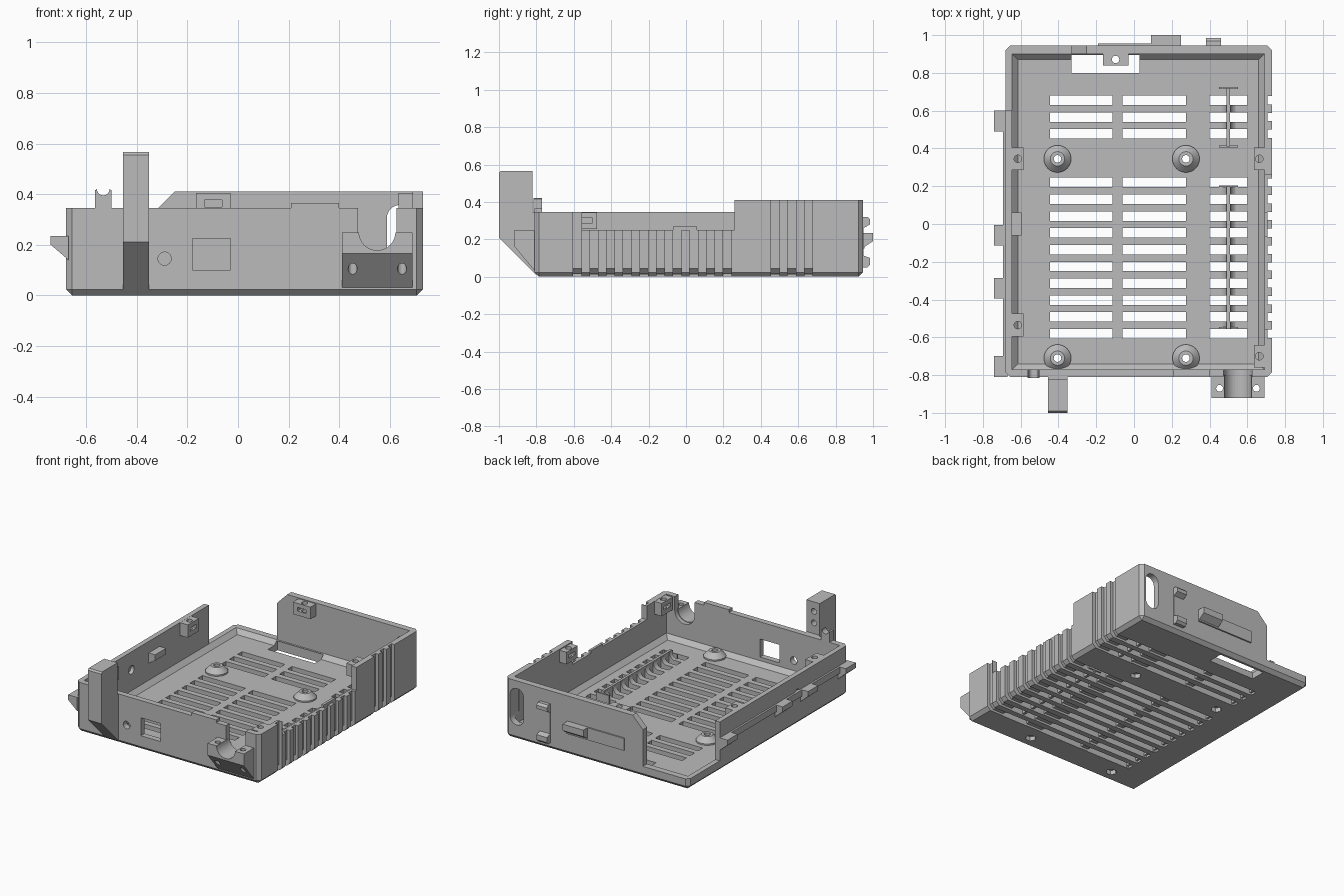
import bpy, bmesh, math

cube = bpy.data.objects.get("Cube")
if cube:
    bpy.data.objects.remove(cube, do_unlink=True)

grey = bpy.data.materials.new("plain_grey")
grey.use_nodes = True
grey.diffuse_color = (0.5, 0.5, 0.5, 1)
grey.node_tree.nodes["Principled BSDF"].inputs["Base Color"].default_value = (0.5, 0.5, 0.5, 1)


def prism(bm, pts, axis, a, b):
    """Extrude a 2D outline along an axis: x uses (y,z), y uses (x,z), z uses (x,y)."""
    def place(p, d):
        return {"x": (d, p[0], p[1]), "y": (p[0], d, p[1]), "z": (p[0], p[1], d)}[axis]
    lo = [bm.verts.new(place(p, a)) for p in pts]
    hi = [bm.verts.new(place(p, b)) for p in pts]
    n = len(pts)
    faces = [bm.faces.new(lo), bm.faces.new(hi)]
    faces += [bm.faces.new((lo[i], lo[(i + 1) % n], hi[(i + 1) % n], hi[i])) for i in range(n)]
    bmesh.ops.recalc_face_normals(bm, faces=faces)


def box(bm, x0, x1, y0, y1, z0, z1):
    prism(bm, [(x0, y0), (x1, y0), (x1, y1), (x0, y1)], "z", z0, z1)


def arc(cx, cy, r, a0=0, a1=360, n=24):
    return [(cx + r * math.cos(math.radians(a0 + (a1 - a0) * i / n)),
             cy + r * math.sin(math.radians(a0 + (a1 - a0) * i / n)))
            for i in range(n if a1 - a0 == 360 else n + 1)]


def make(name, bm):
    mesh = bpy.data.meshes.new(name)
    bm.to_mesh(mesh)
    bm.free()
    mesh.materials.append(grey)
    obj = bpy.data.objects.new(name, mesh)
    bpy.context.scene.collection.objects.link(obj)
    return obj


def carve(obj, *builders):
    """Subtract each group of cutter shapes in turn."""
    for build in builders:
        bm = bmesh.new()
        build(bm)
        tool = make("cutter", bm)
        tool.hide_render = True
        mod = obj.modifiers.new("cut", "BOOLEAN")
        mod.operation, mod.solver, mod.object = "DIFFERENCE", "EXACT", tool
        bpy.context.view_layer.objects.active = obj
        bpy.ops.object.modifier_apply(modifier=mod.name)
        bpy.data.objects.remove(tool, do_unlink=True)


def part(name, build):
    bm = bmesh.new()
    build(bm)
    return make(name, bm)


PITCH = 0.089
ROWS = [0.655 - PITCH * i for i in range(3)] + [0.22 - PITCH * i for i in range(10)]
POSTS = [(x, y) for x in (-0.405, 0.275) for y in (0.345, -0.71)]
FLOOR = 0.045

# Outer shell block with a chamfered underside
shell_bm = bmesh.new()
box(shell_bm, -0.68, 0.73, -0.81, 0.945, 0, 0.41)
edges = [e for e in shell_bm.edges if all(v.co.z < 0.01 for v in e.verts)
         or abs(e.verts[0].co.z - e.verts[1].co.z) > 0.1]
bmesh.ops.bevel(shell_bm, geom=edges, offset=0.024, segments=1, affect="EDGES")
shell = make("tray_shell", shell_bm)


def cavity(bm):
    box(bm, -0.645, 0.69, -0.77, 0.90, FLOOR, 0.6)
    low = [e for e in bm.edges if all(v.co.z < 0.1 for v in e.verts)]
    bmesh.ops.bevel(bm, geom=low, offset=0.03, segments=1, affect="EDGES")


def lower_front(bm):
    box(bm, -1, 1, -1, 0.26, 0.345, 0.6)


def back_gap(bm):
    prism(bm, [(-1, 0.075), (-0.33, 0.075), (-0.33, 0.33), (-0.25, 0.411), (-0.25, 0.6), (-1, 0.6)],
          "y", 0.6, 1.2)


def left_low(bm):
    box(bm, 0.6, 1, -0.555, 0.26, 0.25, 0.6)
    box(bm, -1, -0.5, 0.1, 0.61, 0.345, 0.6)


def grooves(bm):
    for y in ROWS:
        prism(bm, [(-0.46, -0.1), (-0.46, 0.015), (0.68, 0.015), (0.708, 0.045),
                   (0.708, 0.5), (0.8, 0.5), (0.8, -0.1)], "y", y - 0.022, y + 0.022)


def vents(bm):
    for y in ROWS:
        for x0, x1 in ((-0.445, -0.115), (-0.06, 0.275), (0.40, 0.60)):
            box(bm, x0, x1, y - 0.025, y + 0.025, -0.1, 0.1)


def openings(bm):
    # Rear floor slot, front window and round holes, cable notch, rear oval
    box(bm, -0.33, 0.03, 0.80, 0.905, -0.1, 0.07)
    box(bm, -0.18, -0.03, -0.9, -0.7, 0.10, 0.225)
    prism(bm, arc(-0.29, 0.145, 0.026), "y", -0.9, -0.7)
    prism(bm, arc(0.55, 0.25, 0.076, 180, 360) + [(0.626, 0.6), (0.474, 0.6)], "y", -0.9, -0.7)
    prism(bm, arc(0.64, 0.155, 0.052, 180, 360) + arc(0.64, 0.305, 0.052, 0, 180), "y", 0.85, 1)
    prism(bm, arc(-0.25, 0.22, 0.03), "x", -0.7, -0.6)
    for x, y in POSTS:
        prism(bm, arc(x, y, 0.036, n=6), "z", -0.1, 0.03)


def screw_holes(bm):
    for x, y in POSTS:
        prism(bm, arc(x, y, 0.02), "z", -0.1, 0.2)


carve(shell, cavity, lower_front, back_gap, left_low, grooves, vents, openings, screw_holes)

# Conical screw bosses on the floor
for x, y in POSTS:
    bm = bmesh.new()
    rings = [[bm.verts.new((px, py, z)) for px, py in arc(x, y, r, n=32)]
             for r, z in ((0.072, FLOOR - 0.01), (0.072, FLOOR + 0.01), (0.038, 0.09), (0.02, 0.09), (0.02, FLOOR - 0.01))]
    for k in range(5):
        a, b = rings[k], rings[(k + 1) % 5]
        for i in range(32):
            bm.faces.new((a[i], a[(i + 1) % 32], b[(i + 1) % 32], b[i])).smooth = k == 1
    bmesh.ops.recalc_face_normals(bm, faces=bm.faces)
    make("screw_boss", bm)


# Thin fins with concave gussets on the bars between the vents
def fins(bm):
    curve = arc(0.56, 0.115, 0.05, 180, 270, 8)
    flare = [(x, z - 0.025) for x, z in curve]
    outline = flare + [(1.0 - x, z) for x, z in reversed(flare)]
    for y0, y1, rows in ((0.41, 0.72, ROWS[:3]), (-0.62, 0.26, ROWS[3:])):
        start, stop = max(y0, -0.55), min(y1, 0.72 if y0 > 0 else 0.20)
        box(bm, 0.491, 0.509, start, stop, 0.01, 0.095)
        for y in (start, stop):
            box(bm, 0.45, 0.55, y - 0.005, y + 0.005, 0.02, 0.075)
        for y in rows[:-1]:
            prism(bm, outline, "y", y - PITCH + 0.025, y - 0.025)


part("vent_fins", fins)


# Screw clips on the inside of the walls
def clip(name, x0, x1, y0, y1, z0, z1, axis):
    obj = part(name, lambda bm: box(bm, x0, x1, y0, y1, z0, z1))
    cx, cy, cz = (x0 + x1) / 2, (y0 + y1) / 2, (z0 + z1) / 2

    def hole(bm):
        prism(bm, arc(cx, cy, 0.02, n=16), "z", z0 - 0.1, z1 + 0.1)

    def nut_slot(bm):
        if axis == "x":
            box(bm, x0 - 0.1, x1 + 0.1, cy - 0.034, cy + 0.034, cz - 0.012, cz + 0.014)
        else:
            box(bm, cx - 0.034, cx + 0.034, y0 - 0.1, y1 + 0.1, cz - 0.012, cz + 0.014)
    carve(obj, hole, nut_slot)


for y in (0.345, -0.535):
    clip("right_clip", -0.645, -0.585, y - 0.06, y + 0.06, 0.255, 0.344, "x")
clip("left_rear_clip", 0.635, 0.692, 0.285, 0.405, 0.32, 0.404, "x")
clip("left_front_clip", 0.635, 0.692, -0.76, -0.64, 0.255, 0.344, "x")
clip("back_clip", -0.165, -0.03, 0.84, 0.902, 0.32, 0.404, "y")


# Latches on the side walls and hook tabs along the right wall
def side_latches(bm):
    prism(bm, [(-0.65, 0.19), (-0.595, 0.225), (-0.595, 0.265), (-0.65, 0.265)], "y", -0.06, 0.06)
    box(bm, 0.69, 0.708, -0.07, 0.06, 0.24, 0.268)


def hook_tabs(bm):
    box(bm, -0.693, -0.67, -0.81, 0.6, 0.19, 0.235)
    for y in (-0.81, -0.395, -0.115, 0.49):
        prism(bm, [(-0.67, 0.14), (-0.74, 0.2), (-0.74, 0.235), (-0.67, 0.235)], "y", y, y + 0.11)


part("side_latches", side_latches)
part("hook_tabs", hook_tabs)


# Front wall top: raised lip and small wire cradle
part("front_lip", lambda bm: box(bm, 0.21, 0.40, -0.81, -0.77, 0.34, 0.365))
part("wire_cradle", lambda bm: prism(
    bm, [(-0.565, 0.33), (-0.5, 0.33), (-0.5, 0.415)] + arc(-0.5325, 0.42, 0.025, 360, 180, 12)
    + [(-0.565, 0.415)], "y", -0.815, -0.77))

# Tall front post with chamfered foot and screw holes in its upper part
post = part("front_post", lambda bm: prism(
    bm, [(-0.80, 0.01), (-0.99, 0.2), (-1.0, 0.21), (-1.0, 0.555), (-0.99, 0.566),
         (-0.82, 0.566), (-0.82, 0.345), (-0.80, 0.345)], "x", -0.455, -0.352))


def post_holes(bm):
    prism(bm, arc(-0.41, 0.50, 0.02, n=16), "y", -0.93, -0.7)
    prism(bm, arc(-0.41, 0.42, 0.02, n=16), "y", -0.93, -0.7)


carve(post, post_holes)

# Front cable clamp seat under the notch
seat = part("cable_seat", lambda bm: prism(
    bm, [(-0.80, 0.02), (-0.92, 0.165), (-0.92, 0.248), (-0.80, 0.248)], "x", 0.41, 0.69))


def seat_cuts(bm):
    prism(bm, arc(0.55, 0.25, 0.072, n=32), "y", -1, -0.7)
    for x in (0.453, 0.648):
        prism(bm, arc(x, -0.87, 0.018, n=16), "z", 0, 0.4)


carve(seat, seat_cuts)


# Rear bracket, raised panel and bar
def rear_fittings(bm):
    box(bm, 0.38, 0.46, 0.94, 0.95, 0.06, 0.31)
    prism(bm, [(0.93, 0.05), (0.97, 0.05), (0.985, 0.065), (0.985, 0.1), (0.93, 0.12)], "x", 0.38, 0.46)
    prism(bm, [(0.93, 0.25), (0.985, 0.28), (0.985, 0.305), (0.97, 0.32), (0.93, 0.32)], "x", 0.38, 0.46)
    box(bm, -0.19, 0.25, 0.94, 0.955, 0.15, 0.235)
    prism(bm, [(0.94, 0.15), (1.0, 0.19), (1.0, 0.235), (0.94, 0.235)], "x", 0.09, 0.25)


part("rear_fittings", rear_fittings)
